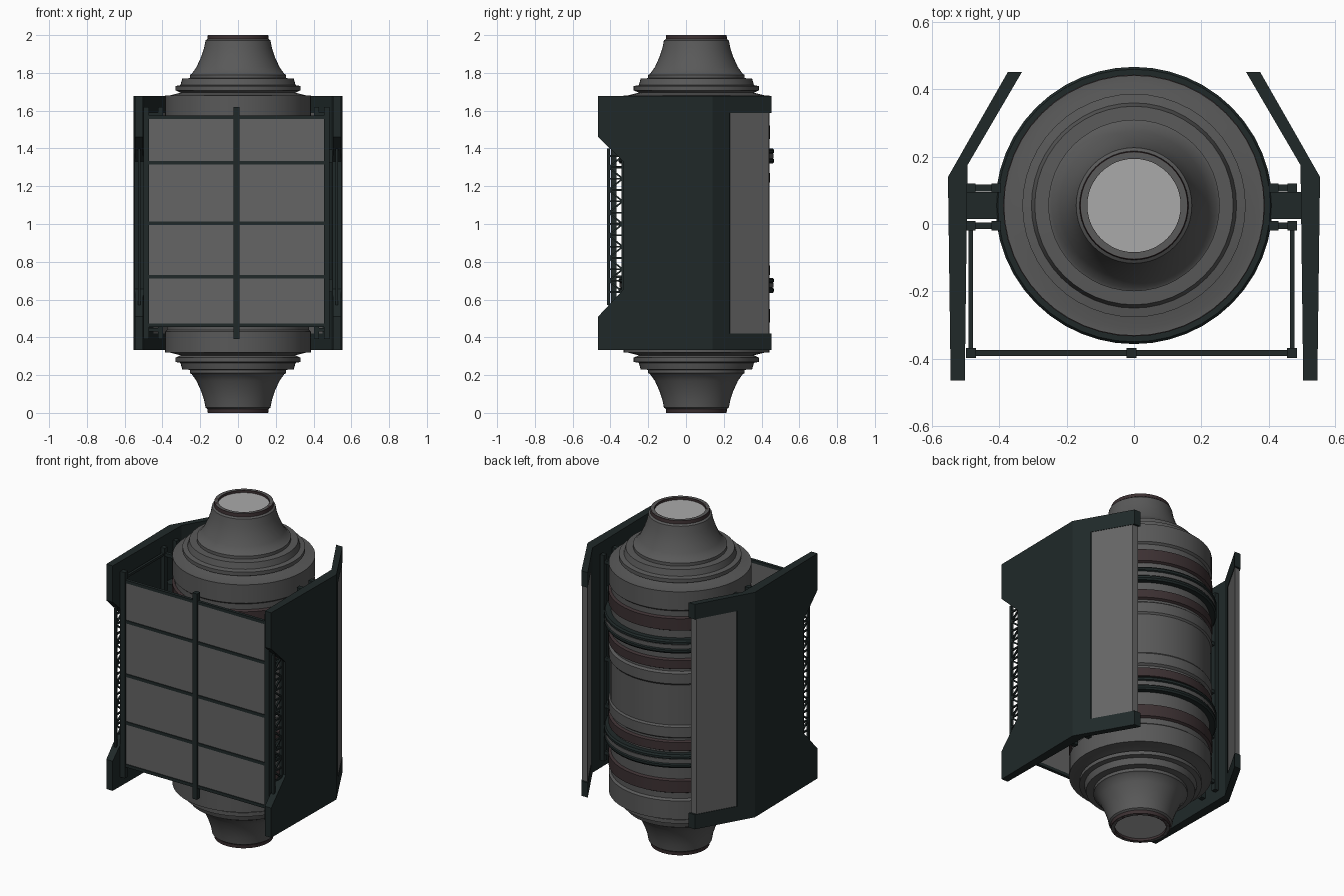
import bpy, bmesh, math
from mathutils import Vector

if "Cube" in bpy.data.objects:
    bpy.data.objects.remove(bpy.data.objects["Cube"])

CY = 0.055            # lathe axis offset in y


def mat(name, r, g, b):
    m = bpy.data.materials.new(name)
    m.diffuse_color = (r, g, b, 1)
    m.use_nodes = True
    m.node_tree.nodes["Principled BSDF"].inputs["Base Color"].default_value = m.diffuse_color
    return m


GREEN = mat("dark_green", 0.014, 0.022, 0.022)
METAL = mat("worn_metal", 0.10, 0.10, 0.10)
RED = mat("dark_red", 0.045, 0.03, 0.032)
SCREEN = mat("panel_grey", 0.13, 0.13, 0.13)
DISK = mat("light_grey", 0.4, 0.4, 0.4)


def finish(bm, name, m, smooth=False):
    bmesh.ops.remove_doubles(bm, verts=bm.verts, dist=1e-5)
    bmesh.ops.recalc_face_normals(bm, faces=bm.faces)
    me = bpy.data.meshes.new(name)
    bm.to_mesh(me)
    bm.free()
    ob = bpy.data.objects.new(name, me)
    bpy.context.collection.objects.link(ob)
    me.materials.append(m)
    if smooth:
        bpy.ops.object.select_all(action='DESELECT')
        ob.select_set(True)
        bpy.context.view_layer.objects.active = ob
        bpy.ops.object.shade_smooth_by_angle(angle=math.radians(30))
    return ob


def lathe(name, profile, m, closed=False, seg=48):
    bm = bmesh.new()
    vs = [bm.verts.new((r, CY, z)) for r, z in profile]
    n = len(vs)
    es = [bm.edges.new((vs[i], vs[(i + 1) % n])) for i in range(n if closed else n - 1)]
    bmesh.ops.spin(bm, geom=vs + es, cent=(0, CY, 0), axis=(0, 0, 1),
                   angle=2 * math.pi, steps=seg, use_duplicate=False)
    return finish(bm, name, m, True)


def add_box(bm, x0, x1, y0, y1, z0, z1):
    r = bmesh.ops.create_cube(bm, size=1)
    for v in r["verts"]:
        v.co = Vector(((x0 + x1) / 2 + v.co.x * (x1 - x0), (y0 + y1) / 2 + v.co.y * (y1 - y0),
                       (z0 + z1) / 2 + v.co.z * (z1 - z0)))


def add_bar(bm, a, b, w):
    a, b = Vector(a), Vector(b)
    d = b - a
    r = bmesh.ops.create_cube(bm, size=1)
    q = d.to_track_quat('Z', 'Y')
    for v in r["verts"]:
        v.co = (a + b) / 2 + q @ Vector((v.co.x * w, v.co.y * w, v.co.z * d.length))


# Central vessel: half profile mirrored about z = 1
half = [(0.14, 1.985), (0.14, 2.0), (0.158, 2.0), (0.16, 1.98), (0.172, 1.972), (0.18, 1.93),
        (0.195, 1.885), (0.22, 1.83), (0.245, 1.795), (0.255, 1.79), (0.255, 1.772),
        (0.295, 1.77), (0.305, 1.735), (0.332, 1.73), (0.332, 1.708), (0.305, 1.695),
        (0.365, 1.68), (0.387, 1.68), (0.387, 1.57), (0.375, 1.56), (0.375, 1.2),
        (0.388, 1.19), (0.388, 1.13), (0.38, 1.12)]
lathe("vessel_body", half + [(r, 2 - z) for r, z in reversed(half)], METAL)

# Vessel end discs, end rims, red bands and green clamp rings
for tag, f in (("upper", lambda z: z), ("lower", lambda z: 2 - z)):
    lathe(tag + "_end_disc", [(0, f(1.986)), (0.141, f(1.986))], DISK)
    lathe(tag + "_end_rim", [(0.139, f(1.984)), (0.139, f(2)), (0.16, f(2)), (0.162, f(1.98))], RED, True)
    lathe(tag + "_outer_band", [(0.37, f(1.53)), (0.389, f(1.52)), (0.389, f(1.45)), (0.37, f(1.44))], RED, True)
    lathe(tag + "_inner_band", [(0.37, f(1.28)), (0.389, f(1.27)), (0.389, f(1.22)), (0.37, f(1.21))], RED, True)
for tag, z in (("upper", 1.36), ("lower", 0.675)):
    lathe(tag + "_clamp_ring", [(0.37, z - .04), (0.405, z - .04), (0.412, z - .03), (0.412, z - .018),
                                (0.403, z - .013), (0.403, z + .013), (0.412, z + .018), (0.412, z + .03),
                                (0.405, z + .04), (0.37, z + .04)], GREEN, True)
    lathe(tag + "_clamp_strip", [(0.395, z - .012), (0.407, z - .012), (0.407, z + .012), (0.395, z + .012)],
          METAL, True)

# Side shells: outline in (t, z), t = 0 front edge, 1 bend, 2 rear edge
OUT = [Vector((0.545, -0.465)), Vector((0.553, 0.14)), Vector((0.375, 0.452))]
INN = [Vector((0.503, -0.465)), Vector((0.495, 0.175)), Vector((0.333, 0.452))]


def along(path, t):
    i = 0 if t <= 1 else 1
    return path[i].lerp(path[i + 1], t - i)


def slab(name, outline, s, m, a=0.0, b=1.0):
    bm = bmesh.new()
    loops = []
    for k in (a, b):
        ring = []
        for t, z in outline:
            p = along(OUT, t).lerp(along(INN, t), k)
            ring.append(bm.verts.new((p.x * s, p.y, z)))
        loops.append(ring)
        bm.faces.new(ring)
    n = len(outline)
    for i in range(n):
        j = (i + 1) % n
        bm.faces.new((loops[0][i], loops[0][j], loops[1][j], loops[1][i]))
    return finish(bm, name, m)


Z0, Z1 = 0.333, 1.677
wall = [(0, Z0), (1, Z0), (1, Z1), (0, Z1), (0, 1.46), (0.223, 1.33), (0.223, 0.655), (0, 0.51)]
rear = [(1, Z0), (2, Z0), (2, 0.42), (1.29, 0.42), (1.29, 1.587), (2, 1.587), (2, Z1), (1, Z1)]
plate = [(1.29, 0.42), (1.96, 0.42), (1.96, 1.587), (1.29, 1.587)]

for side, s in (("right", 1), ("left", -1)):
    slab(side + "_shell_wall", wall, s, GREEN)
    slab(side + "_shell_rear_frame", rear, s, GREEN)
    slab(side + "_shell_rear_plate", plate, s, SCREEN, 0.08, 0.92)

    # Lattice filling the shell notch
    bm = bmesh.new()
    x, ya, yb = 0.522 * s, -0.41, -0.335
    for y in (ya, yb):
        add_bar(bm, (x, y, 0.57), (x, y, 1.4), 0.014)
    n = 12
    for i in range(n + 1):
        z = 0.64 + i * 0.06
        add_bar(bm, (x, ya, z), (x, yb, z), 0.009)
        if i < n:
            p, q = (ya, yb) if i % 2 else (yb, ya)
            add_bar(bm, (x, p, z), (x, q, z + 0.06), 0.009)
    finish(bm, side + "_lattice", GREEN)

    # Brackets joining clamp rings to the shell
    bm = bmesh.new()
    for z in (1.36, 0.675):
        xs = sorted((0.385 * s, 0.51 * s))
        add_box(bm, *xs, 0.015, 0.095, z - 0.035, z + 0.035)
    finish(bm, side + "_bracket", GREEN)

    # Side posts with rungs and tie bars to the front
    bm = bmesh.new()
    xo, xi = -0.0075 + 0.4775 * s, 0.003 + 0.413 * s
    for x in (xo, xi):
        for y in (-0.005, 0.107):
            add_box(bm, x - .014, x + .014, y - .014, y + .014, 0.39, 1.62)
    for z in (0.44, 0.72, 1.0, 1.3, 1.58):
        for y in (-0.005, 0.107):
            add_bar(bm, (xo, y, z), (xi, y, z), 0.02)
        add_bar(bm, (xo, -0.38, z), (xo, -0.005, z), 0.014)
    finish(bm, side + "_post_frame", GREEN)

# Front screen with its bars
bm = bmesh.new()
add_box(bm, -0.485, 0.47, -0.388, -0.380, 0.465, 1.565)
finish(bm, "front_screen", SCREEN)
bm = bmesh.new()
for x in (-0.485, -0.0075, 0.47):
    add_box(bm, x - .015, x + .015, -0.398, -0.368, 0.39, 1.62)
for z in (0.465, 0.72, 1.005, 1.325, 1.565):
    add_box(bm, -0.485, 0.47, -0.393, -0.375, z - 0.009, z + 0.009)
finish(bm, "front_screen_bars", GREEN)
